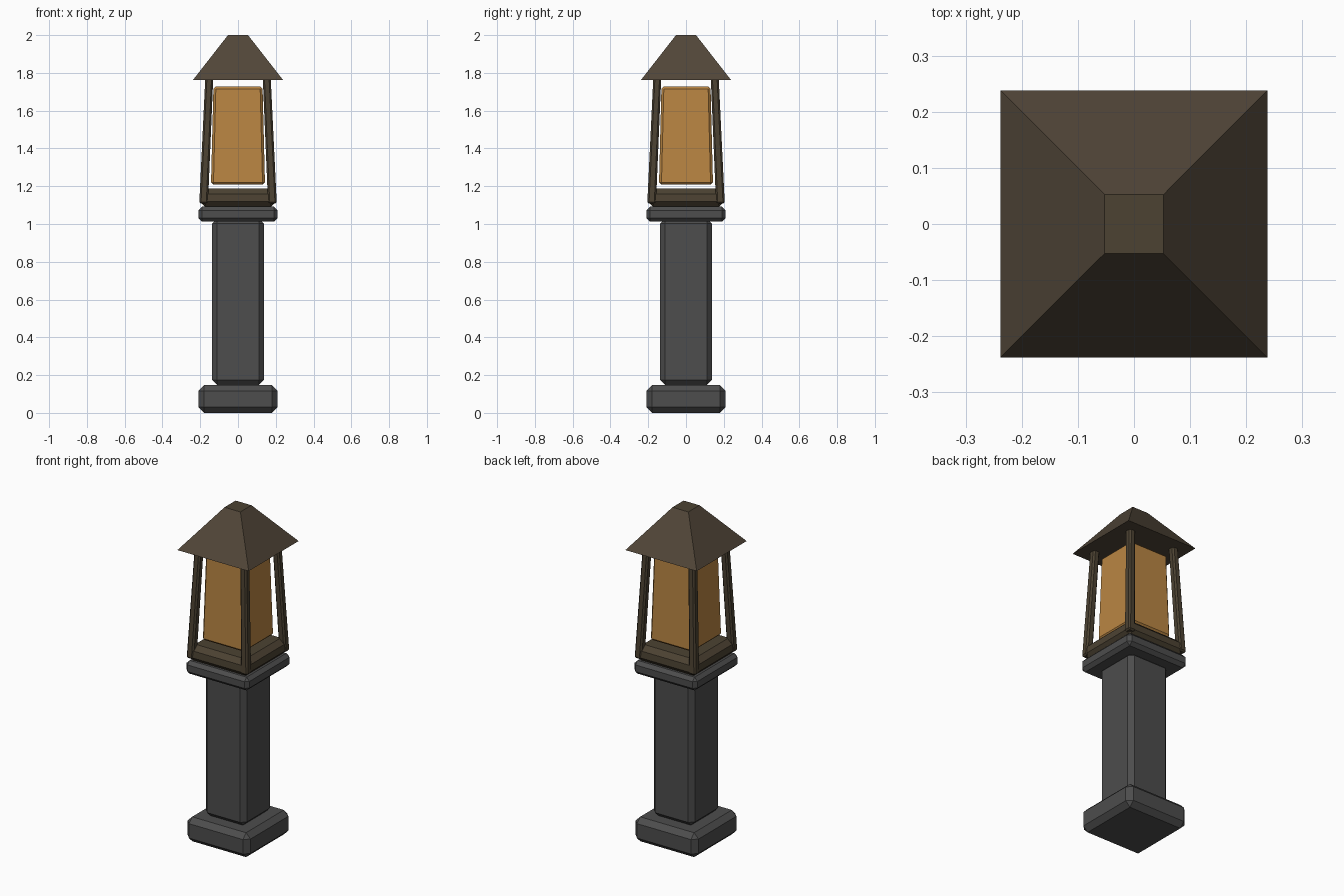
import bpy, bmesh
from mathutils import Vector

if "Cube" in bpy.data.objects:
    bpy.data.objects.remove(bpy.data.objects["Cube"])


def material(name, rgb):
    m = bpy.data.materials.new(name)
    lin = [((c / 255 + 0.055) / 1.055) ** 2.4 for c in rgb]
    m.diffuse_color = (*lin, 1)
    m.use_nodes = True
    m.node_tree.nodes["Principled BSDF"].inputs["Base Color"].default_value = m.diffuse_color
    return m


stone = material("dark_grey_stone", (77, 77, 77))
roof_brown = material("roof_brown", (81, 70, 56))
frame_brown = material("frame_brown", (76, 66, 50))
amber = material("amber_glass", (186, 134, 67))


def block(name, mat, bottom, top, z0, z1, bevel=0, c0=(0, 0), c1=(0, 0)):
    """Square block with half widths, end heights and end centres; chamfered edges."""
    bm = bmesh.new()
    bmesh.ops.create_cube(bm, size=2)
    for v in bm.verts:
        up = v.co.z > 0
        h, c, z = (top, c1, z1) if up else (bottom, c0, z0)
        v.co = Vector((c[0] + v.co.x * h, c[1] + v.co.y * h, z))
    if bevel:
        bmesh.ops.bevel(bm, geom=bm.edges[:], offset=bevel, segments=1,
                        affect='EDGES', clamp_overlap=True)
    bmesh.ops.recalc_face_normals(bm, faces=bm.faces[:])
    me = bpy.data.meshes.new(name)
    bm.to_mesh(me)
    bm.free()
    me.materials.append(mat)
    ob = bpy.data.objects.new(name, me)
    bpy.context.collection.objects.link(ob)
    return ob


# Stone pillar
block("plinth", stone, 0.21, 0.21, 0.0, 0.147, 0.03)
block("pillar", stone, 0.137, 0.137, 0.147, 1.03, 0.027)
block("pillar_cap", stone, 0.21, 0.21, 1.012, 1.092, 0.02)

# Lantern
block("lantern_tray", frame_brown, 0.202, 0.196, 1.09, 1.187, 0.028)
block("glass_box", amber, 0.143, 0.13, 1.208, 1.728, 0.013)

# Four leaning corner posts
for sx in (-1, 1):
    for sy in (-1, 1):
        side = ("left" if sx < 0 else "right") + ("_front" if sy < 0 else "_back")
        block("post_" + side, frame_brown, 0.023, 0.021, 1.108, 1.8, 0.009,
              (sx * 0.182, sy * 0.182), (sx * 0.151, sy * 0.151))

# Roof, with the flat top in the frame colour
roof = block("roof", roof_brown, 0.238, 0.053, 1.763, 2.0)
roof.data.materials.append(frame_brown)
for f in roof.data.polygons:
    if f.normal.z > 0.9:
        f.material_index = 1
